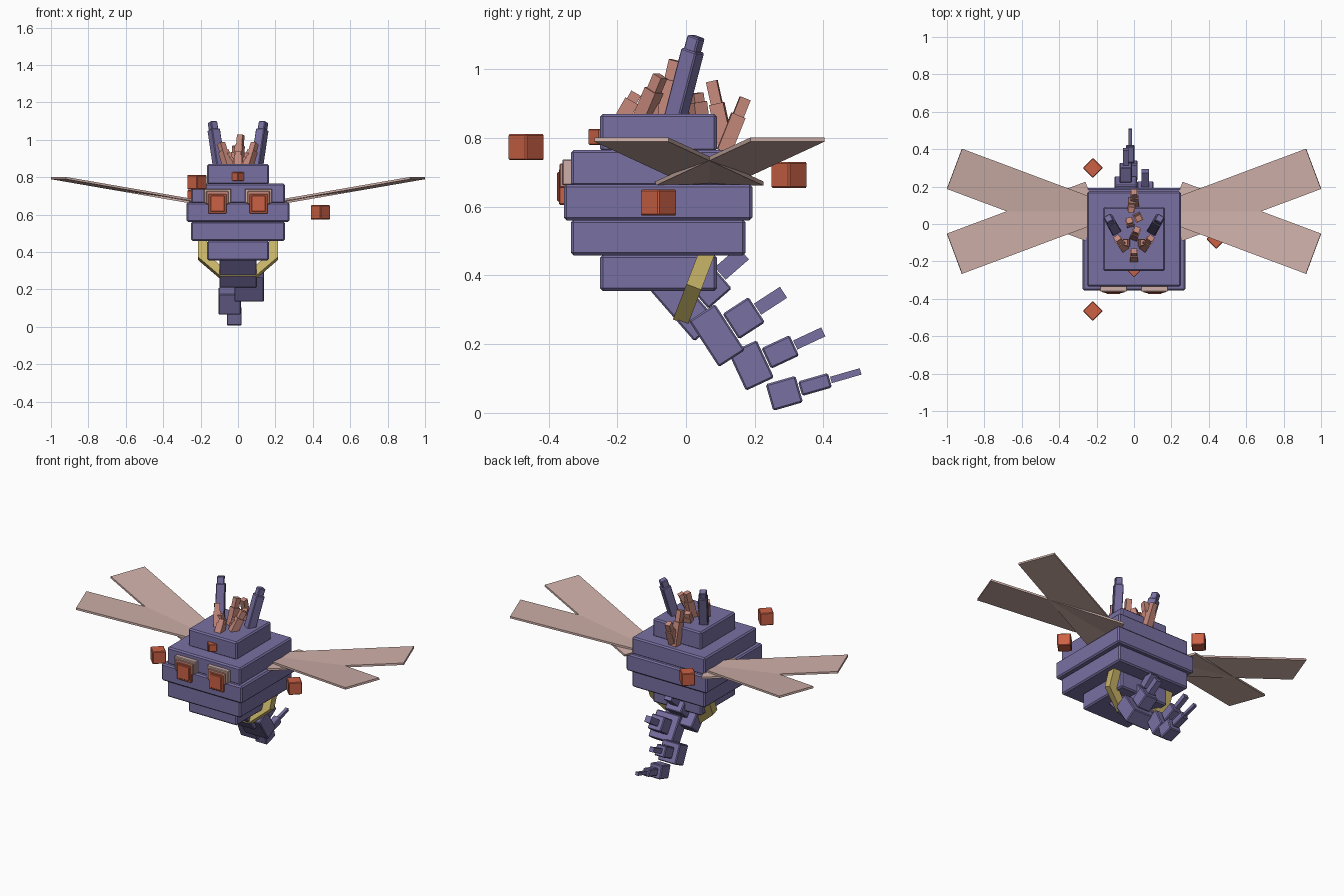
import bpy, bmesh, math
from mathutils import Vector, Matrix

if "Cube" in bpy.data.objects:
    bpy.data.objects.remove(bpy.data.objects["Cube"])


def material(name, rgb):
    m = bpy.data.materials.new(name)
    m.use_nodes = True
    color = (*rgb, 1)
    m.diffuse_color = color
    m.node_tree.nodes["Principled BSDF"].inputs["Base Color"].default_value = color
    return m


PURPLE = material("dusty purple", (0.19, 0.16, 0.36))
ORANGE = material("burnt orange", (0.60, 0.12, 0.06))
WING = material("pale rose", (0.62, 0.43, 0.39))
PINK = material("salmon pink", (0.57, 0.25, 0.20))
YELLOW = material("straw yellow", (0.58, 0.46, 0.14))


def box(name, center, size, mat, rot=Matrix(), bevel=0.0):
    """Box with an optional rotation and a narrow chamfer."""
    mesh = bpy.data.meshes.new(name)
    bm = bmesh.new()
    bmesh.ops.create_cube(bm, size=1, matrix=Matrix.Diagonal((*size, 1)))
    bm.to_mesh(mesh)
    bm.free()
    mesh.materials.append(mat)
    ob = bpy.data.objects.new(name, mesh)
    ob.matrix_world = Matrix.Translation(center) @ rot.to_4x4()
    bpy.context.collection.objects.link(ob)
    if bevel:
        mod = ob.modifiers.new("chamfer", "BEVEL")
        mod.width = bevel
        mod.segments = 1
    return ob


def post(name, start, end, width, mat, bevel=0.0):
    """Square post running between two points."""
    a, b = Vector(start), Vector(end)
    rot = (b - a).to_track_quat("Z", "Y").to_matrix()
    return box(name, (a + b) / 2, (width, width, (b - a).length), mat, rot, bevel)


# Stacked body slabs: half width, front y, back y, bottom z, top z
slabs = {
    "crown_slab": (0.165, -0.25, 0.09, 0.76, 0.87),
    "brow_slab": (0.25, -0.335, 0.173, 0.66, 0.765),
    "middle_slab": (0.275, -0.355, 0.193, 0.56, 0.665),
    "jaw_slab": (0.25, -0.335, 0.173, 0.458, 0.562),
    "belly_slab": (0.165, -0.25, 0.09, 0.355, 0.46),
}
for name, (hx, y0, y1, z0, z1) in slabs.items():
    box(name, (0, (y0 + y1) / 2, (z0 + z1) / 2), (2 * hx, y1 - y0, z1 - z0), PURPLE, bevel=0.008)

# Tail segments, each with a stepped spike: x, y, z, pitch, width
tail = [
    (0.0, -0.007, 0.313, 41, 0.20),
    (0.06, 0.09, 0.225, 33, 0.16),
    (-0.045, 0.19, 0.138, 25, 0.12),
    (-0.02, 0.286, 0.057, 16, 0.08),
]
for i, (x, y, z, pitch, w) in enumerate(tail, 1):
    rot = Matrix.Rotation(math.radians(pitch), 3, "X")
    back = rot @ Vector((0, 1, 0))
    for step, (part, ratio) in enumerate((("segment", 1), ("spike_base", 0.55), ("spike_tip", 0.24))):
        s = w * ratio
        pos = Vector((x, y, z)) + back * 0.093 * step
        box(f"tail_{part}_{i}", pos, (s, 0.09, s), PURPLE, rot, 0.005 if step < 2 else 0)

# Wings: two crossing flat blades on each side
for side, label in ((1, "left"), (-1, "right")):
    for fore, place in ((-1, "front"), (1, "back")):
        tip = Vector((side * 0.96, 0.068 + fore * 0.227, 0.795))
        along = Vector((side * 0.925, fore * 0.346, 0.16)).normalized()
        across = Vector((0, 0, 1)).cross(along).normalized()
        rot = Matrix((along, across, along.cross(across))).transposed()
        box(f"{label}_{place}_wing", tip - along * 0.4, (0.8, 0.23, 0.012), WING, rot)

# Strap slung below the belly: a bent band extruded and tilted
outer = [(0.215, 0.12), (0.215, -0.02), (0.095, -0.13)]
inner = [(0.165, 0.12), (0.165, 0.0), (0.08, -0.085)]
right_to_left = [(-x, z) for x, z in outer]
outline = right_to_left + outer[::-1] + inner + [(-x, z) for x, z in inner[::-1]]
bm = bmesh.new()
face = bm.faces.new([bm.verts.new((x, -0.023, z)) for x, z in outline])
ext = bmesh.ops.extrude_face_region(bm, geom=[face])
bmesh.ops.translate(bm, vec=(0, 0.046, 0), verts=[v for v in ext["geom"] if isinstance(v, bmesh.types.BMVert)])
bmesh.ops.recalc_face_normals(bm, faces=bm.faces)
mesh = bpy.data.meshes.new("belly_strap")
bm.to_mesh(mesh)
bm.free()
mesh.materials.append(YELLOW)
strap = bpy.data.objects.new("belly_strap", mesh)
strap.location = (0, 0.03, 0.385)
strap.rotation_euler = (math.radians(-21), 0, 0)
bpy.context.collection.objects.link(strap)

# Floating cubes and the forehead gem, turned onto their corners
turn = Matrix.Rotation(math.radians(45), 3, "Z")
for i, pos in enumerate([(-0.22, -0.465, 0.773), (-0.22, 0.30, 0.692), (0.44, -0.08, 0.612)], 1):
    box(f"floating_cube_{i}", pos, (0.076, 0.076, 0.076), ORANGE, turn, 0.004)
box("forehead_gem", (0, -0.252, 0.803), (0.047, 0.047, 0.047), ORANGE, turn, 0.003)

# Eyes, eyelids and antennae on both sides
for side, label in ((1, "left"), (-1, "right")):
    x = side * 0.11
    box(f"{label}_upper_lid", (x, -0.345, 0.70), (0.145, 0.03, 0.075), WING, bevel=0.003)
    box(f"{label}_lower_lid", (x, -0.35, 0.69), (0.12, 0.035, 0.07), PINK, bevel=0.003)
    box(f"{label}_eye", (x, -0.355, 0.658), (0.096, 0.03, 0.105), ORANGE, bevel=0.003)
    box(f"{label}_pupil", (x, -0.365, 0.658), (0.074, 0.02, 0.086), ORANGE, bevel=0.003)
    post(f"{label}_antenna", (side * 0.10, -0.033, 0.85), (side * 0.13, 0.02, 1.055), 0.052, PURPLE, 0.004)
    post(f"{label}_antenna_tip", (side * 0.127, 0.012, 1.03), (side * 0.137, 0.03, 1.095), 0.04, PURPLE, 0.004)

# Crest of leaning tufts, each a thick base with a thinner tip
tufts = [
    ((0, -0.185, 0.86), (0, -0.145, 0.93)),
    ((0.05, -0.13, 0.85), (0.09, -0.075, 0.98)),
    ((-0.05, -0.13, 0.85), (-0.09, -0.075, 0.98)),
    ((0.04, -0.10, 0.85), (0.05, -0.10, 0.93)),
    ((-0.04, -0.10, 0.85), (-0.05, -0.10, 0.93)),
    ((0, -0.07, 0.85), (0.015, -0.03, 1.025)),
    ((-0.02, 0, 0.85), (-0.025, 0.02, 0.93)),
    ((0.02, 0.04, 0.85), (0.025, 0.03, 0.93)),
    ((-0.01, 0.12, 0.76), (-0.015, 0.075, 0.965)),
    ((0.005, 0.11, 0.76), (0, 0.172, 0.915)),
]
for i, (a, b) in enumerate(tufts, 1):
    middle = Vector(a).lerp(Vector(b), 0.68)
    post(f"tuft_base_{i}", a, middle, 0.042, PINK)
    post(f"tuft_tip_{i}", middle, b, 0.032, PINK)
